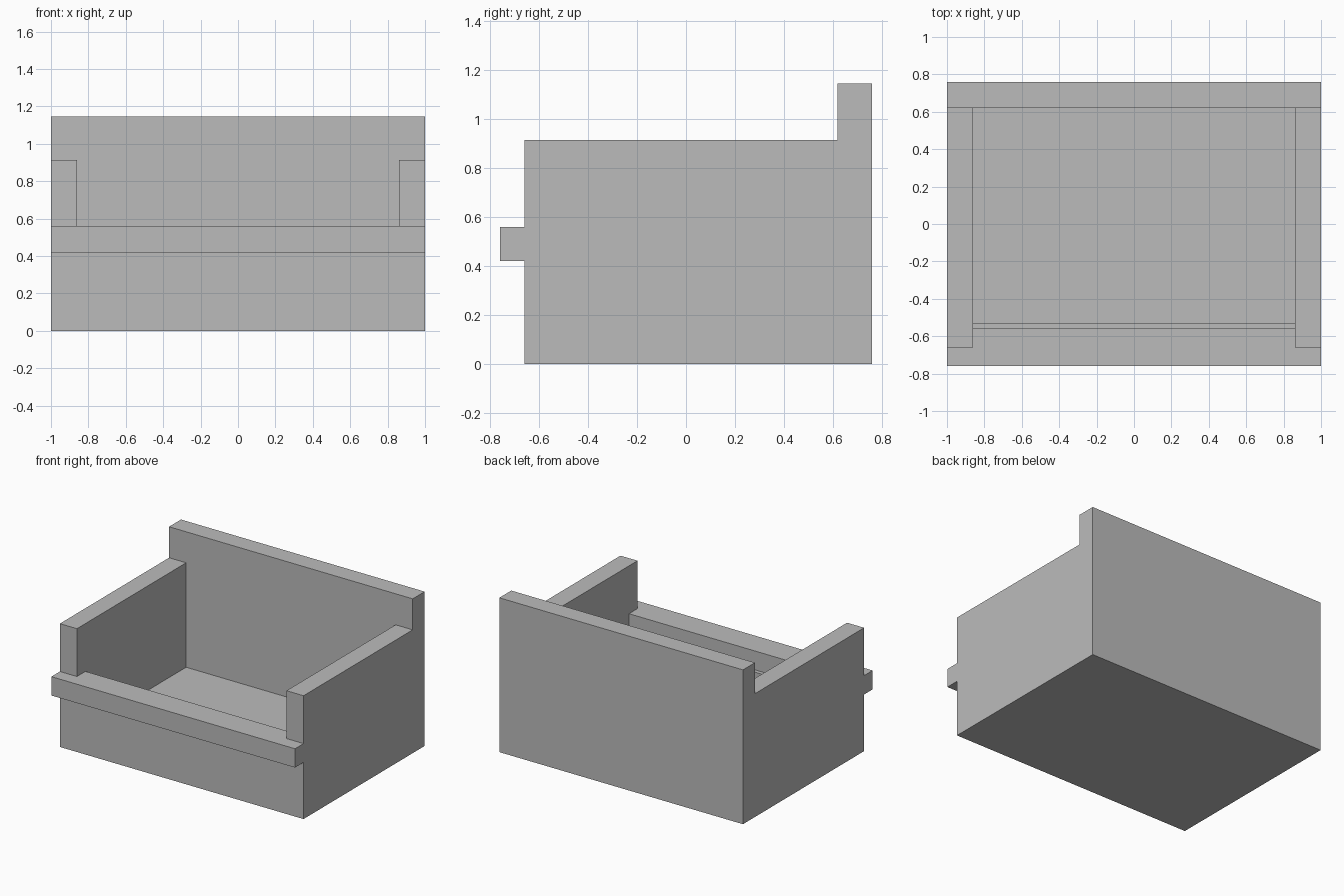
import bpy
import bmesh

cube = bpy.data.objects.get("Cube")
if cube:
    bpy.data.objects.remove(cube, do_unlink=True)

# One plain grey for every board
GREY = (0.5, 0.5, 0.5, 1)
mat = bpy.data.materials.new("plain_grey")
mat.use_nodes = True
mat.diffuse_color = GREY
mat.node_tree.nodes["Principled BSDF"].inputs["Base Color"].default_value = GREY

# Shared dimensions
W, BACK, FRONT, LIP = 1.0, 0.76, -0.66, -0.76
BOARD = 0.14
IN_X, IN_Y = W - BOARD, BACK - BOARD
PANEL_TOP, LEDGE_TOP, ARM_TOP, BACK_TOP = 0.42, 0.56, 0.915, 1.145


def board(name, outline, z0, z1):
    """Extrude a plan outline (counter-clockwise x, y points) from z0 to z1."""
    bm = bmesh.new()
    face = bm.faces.new([bm.verts.new((x, y, z0)) for x, y in outline])
    new = bmesh.ops.extrude_face_region(bm, geom=[face])["geom"]
    top = [v for v in new if isinstance(v, bmesh.types.BMVert)]
    bmesh.ops.translate(bm, verts=top, vec=(0, 0, z1 - z0))
    bmesh.ops.recalc_face_normals(bm, faces=bm.faces)
    mesh = bpy.data.meshes.new(name)
    bm.to_mesh(mesh)
    bm.free()
    mesh.materials.append(mat)
    obj = bpy.data.objects.new(name, mesh)
    bpy.context.collection.objects.link(obj)
    return obj


def rect(x0, x1, y0, y1):
    return [(x0, y0), (x1, y0), (x1, y1), (x0, y1)]


# Tall back and the two lower arms
board("back_panel", rect(-W, W, IN_Y, BACK), 0, BACK_TOP)
board("left_arm", rect(IN_X, W, FRONT, IN_Y), 0, ARM_TOP)
board("right_arm", rect(-W, -IN_X, FRONT, IN_Y), 0, ARM_TOP)

# Sunken floor and low front panel between the arms
board("floor", rect(-IN_X, IN_X, FRONT + BOARD, IN_Y), 0, BOARD)
board("front_panel", rect(-IN_X, IN_X, FRONT, FRONT + BOARD - 0.01), 0, PANEL_TOP)
board("floor_joint", rect(-IN_X, IN_X, FRONT + BOARD - 0.01, FRONT + BOARD), 0, BOARD)

# Front ledge, notched around the arms
board("front_ledge", [(-W, LIP), (W, LIP), (W, FRONT), (IN_X, FRONT),
                      (IN_X, -0.56), (-IN_X, -0.56), (-IN_X, FRONT), (-W, FRONT)],
      PANEL_TOP, LEDGE_TOP)
